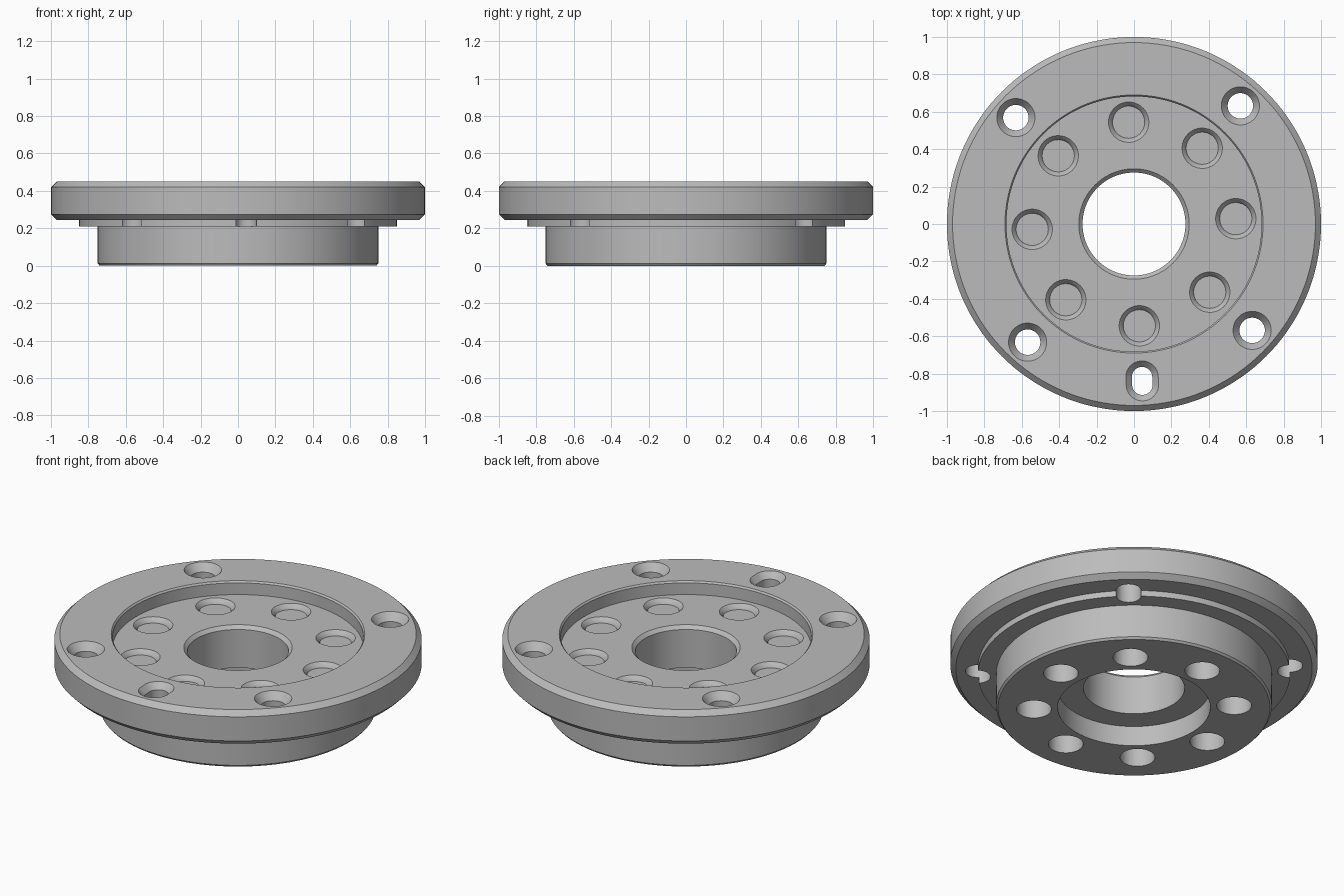
import bpy, bmesh, math

if "Cube" in bpy.data.objects:
    bpy.data.objects.remove(bpy.data.objects["Cube"], do_unlink=True)

TURN = math.radians(3)      # the hole pattern is slightly rotated
metal = bpy.data.materials.new("grey_metal")
metal.use_nodes = True
grey = (0.5, 0.5, 0.5, 1)
metal.diffuse_color = grey
metal.node_tree.nodes["Principled BSDF"].inputs["Base Color"].default_value = grey


def make_object(name, bm):
    bmesh.ops.recalc_face_normals(bm, faces=bm.faces)
    mesh = bpy.data.meshes.new(name)
    bm.to_mesh(mesh)
    bm.free()
    obj = bpy.data.objects.new(name, mesh)
    bpy.context.collection.objects.link(obj)
    mesh.materials.append(metal)
    return obj


def lathe(name, profile, steps=144):
    """Revolve a closed (radius, z) profile around the z axis."""
    bm = bmesh.new()
    rings = []
    for i in range(steps):
        a = math.tau * i / steps
        rings.append([bm.verts.new((r * math.cos(a), r * math.sin(a), z)) for r, z in profile])
    n = len(profile)
    for i in range(steps):
        p, q = rings[i], rings[(i + 1) % steps]
        for j in range(n):
            k = (j + 1) % n
            bm.faces.new((p[j], q[j], q[k], p[k]))
    return make_object(name, bm)


def add_bore(bm, dist, angle, stations, stretch=0.0, steps=40):
    """Add a closed bore of (radius, z) stations, stretched radially for a slot."""
    c, s = math.cos(angle), math.sin(angle)
    rings = []
    for r, z in stations:
        ring = []
        for i in range(steps):
            a = math.tau * (i + 0.5) / steps
            u = dist + r * math.cos(a) + math.copysign(stretch, math.cos(a))
            v = r * math.sin(a)
            ring.append(bm.verts.new((u * c - v * s, u * s + v * c, z)))
        rings.append(ring)
    for low, high in zip(rings, rings[1:]):
        for i in range(steps):
            k = (i + 1) % steps
            bm.faces.new((low[i], low[k], high[k], high[i]))
    bm.faces.new(rings[0])
    bm.faces.new(rings[-1])


# Flange body: rim, stepped underside, boss, counterbore, bore and top recess
flange = lathe("flange_body", [
    (0.415, 0), (0.74, 0), (0.75, 0.012), (0.75, 0.21), (0.85, 0.21), (0.85, 0.245),
    (0.97, 0.245), (1, 0.275), (1, 0.42), (0.97, 0.45), (0.69, 0.45), (0.682, 0.44),
    (0.682, 0.37), (0.295, 0.37), (0.275, 0.35), (0.275, 0.12), (0.415, 0.12)])

bores = bmesh.new()
# Countersunk mounting holes around the rim
for i in range(4):
    add_bore(bores, 0.85, TURN + math.pi / 4 + i * math.pi / 2,
             [(0.068, 0.1), (0.068, 0.405), (0.102, 0.45), (0.102, 0.5)])
# Countersunk locating slot
add_bore(bores, 0.84, TURN - math.pi / 2,
         [(0.055, 0.1), (0.055, 0.415), (0.087, 0.45), (0.087, 0.5)], stretch=0.02)
# Shallow chamfered pockets above, blind holes below
for i in range(8):
    angle = TURN + i * math.pi / 4
    add_bore(bores, 0.545, angle, [(0.086, 0.342), (0.09, 0.352), (0.108, 0.37), (0.108, 0.41)])
    add_bore(bores, 0.545, angle, [(0.095, -0.1), (0.095, 0.22)])
cutter = make_object("bore_cutter", bores)
cutter.hide_render = True

mod = flange.modifiers.new("bores", 'BOOLEAN')
mod.operation = 'DIFFERENCE'
mod.solver = 'EXACT'
mod.object = cutter
bpy.ops.object.select_all(action='DESELECT')
flange.select_set(True)
bpy.context.view_layer.objects.active = flange
bpy.ops.object.modifier_apply(modifier=mod.name)
bpy.data.objects.remove(cutter, do_unlink=True)
bpy.ops.object.shade_smooth_by_angle(angle=math.radians(25))
